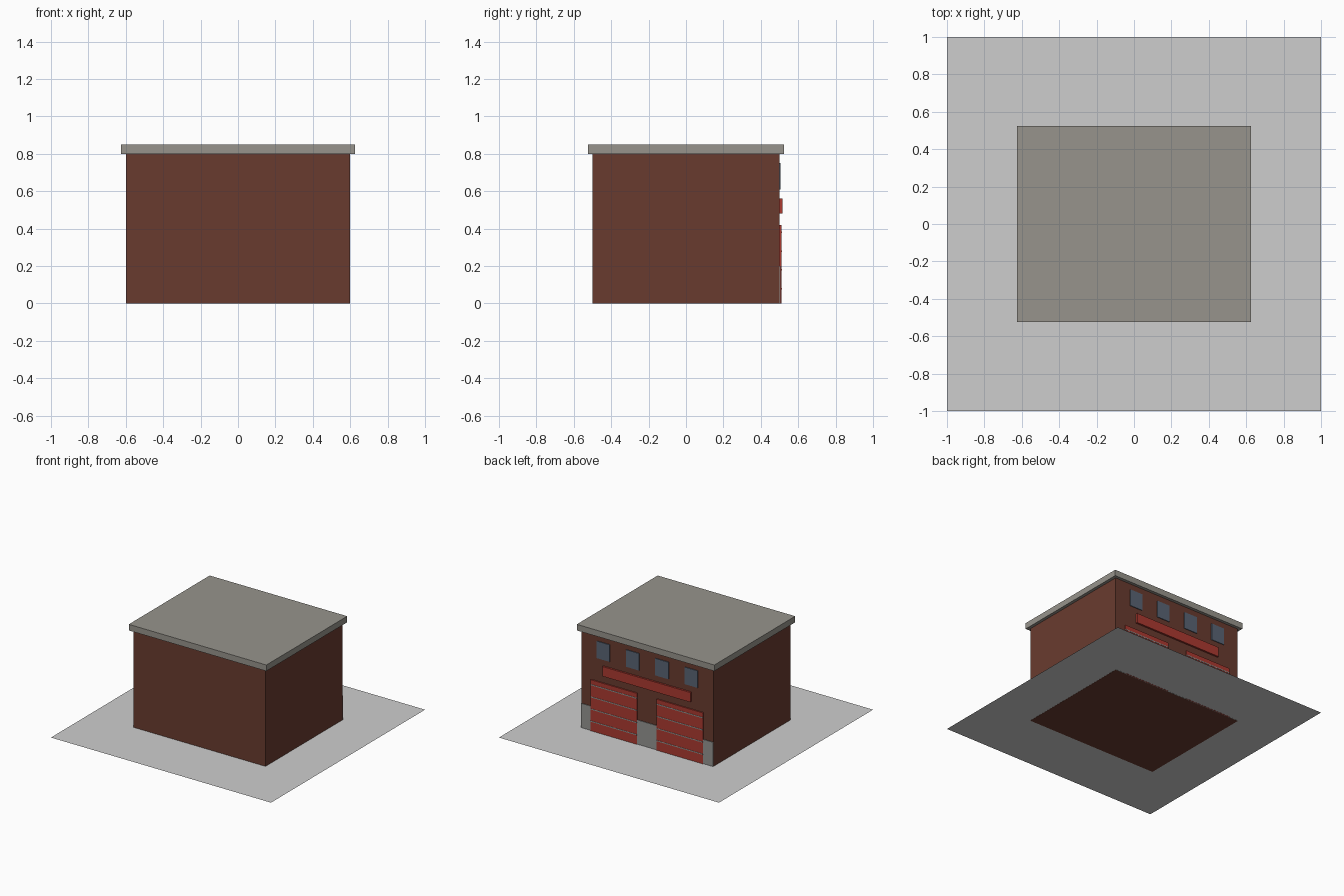
import bpy
import bmesh

cube = bpy.data.objects.get("Cube")
if cube:
    bpy.data.objects.remove(cube, do_unlink=True)


def material(name, rgb):
    """Flat material from 0-255 display values."""
    linear = [((c / 255 + 0.055) / 1.055) ** 2.4 for c in rgb] + [1]
    mat = bpy.data.materials.new(name)
    mat.use_nodes = True
    mat.diffuse_color = linear
    mat.node_tree.nodes["Principled BSDF"].inputs["Base Color"].default_value = linear
    return mat


brick = material("brick brown", (105, 59, 47))
stone = material("roof grey", (151, 148, 140))
paving = material("paving grey", (206, 206, 206))
concrete = material("concrete grey", (150, 150, 147))
red = material("door red", (172, 58, 48))
glass = material("window blue grey", (89, 100, 116))


def add_mesh(name, bm, mat):
    mesh = bpy.data.meshes.new(name)
    bm.to_mesh(mesh)
    bm.free()
    mesh.materials.append(mat)
    obj = bpy.data.objects.new(name, mesh)
    bpy.context.collection.objects.link(obj)
    return obj


def box(name, x, y, z, mat):
    """Box from (low, high) ranges on each axis."""
    bm = bmesh.new()
    bmesh.ops.create_cube(bm, size=1)
    for v in bm.verts:
        v.co = [r[0] if c < 0 else r[1] for c, r in zip(v.co, (x, y, z))]
    return add_mesh(name, bm, mat)


def back_plate(name, centre, width, depth, z, mat):
    """Plate standing proud of the back wall."""
    half = width / 2
    return box(name, (centre - half, centre + half), (WALL_Y, WALL_Y + depth), z, mat)


WALL_X, WALL_Y, WALL_TOP = 0.6, 0.5, 0.8

# Paved ground, a single sheet just above the underside of the walls
bm = bmesh.new()
bmesh.ops.create_grid(bm, x_segments=1, y_segments=1, size=1)
ground = add_mesh("ground", bm, paving)
ground.location.z = 0.001

# Main block and overhanging flat roof
box("walls", (-WALL_X, WALL_X), (-WALL_Y, WALL_Y), (0, WALL_TOP), brick)
box("roof_slab", (-0.625, 0.625), (-0.525, 0.525), (WALL_TOP, 0.85), stone)

# Concrete plinth and sign board on the back wall
back_plate("plinth", 0, 2 * WALL_X, 0.005, (0, 0.2), concrete)
back_plate("sign_board", 0, 0.8, 0.015, (0.48, 0.56), red)

# Two sectional doors with four grooves each
for side, centre in (("left", 0.3), ("right", -0.3)):
    back_plate(f"{side}_door", centre, 0.42, 0.01, (0, 0.42), red)
    for i in range(4):
        z = 0.08 + 0.1 * i
        back_plate(f"{side}_door_strip_{i + 1}", centre, 0.42, 0.012,
                   (z - 0.004, z + 0.004), concrete)

# Row of upper windows
for i in range(4):
    back_plate(f"window_{i + 1}", 0.4 - i * 0.8 / 3, 0.12, 0.006, (0.61, 0.75), glass)
